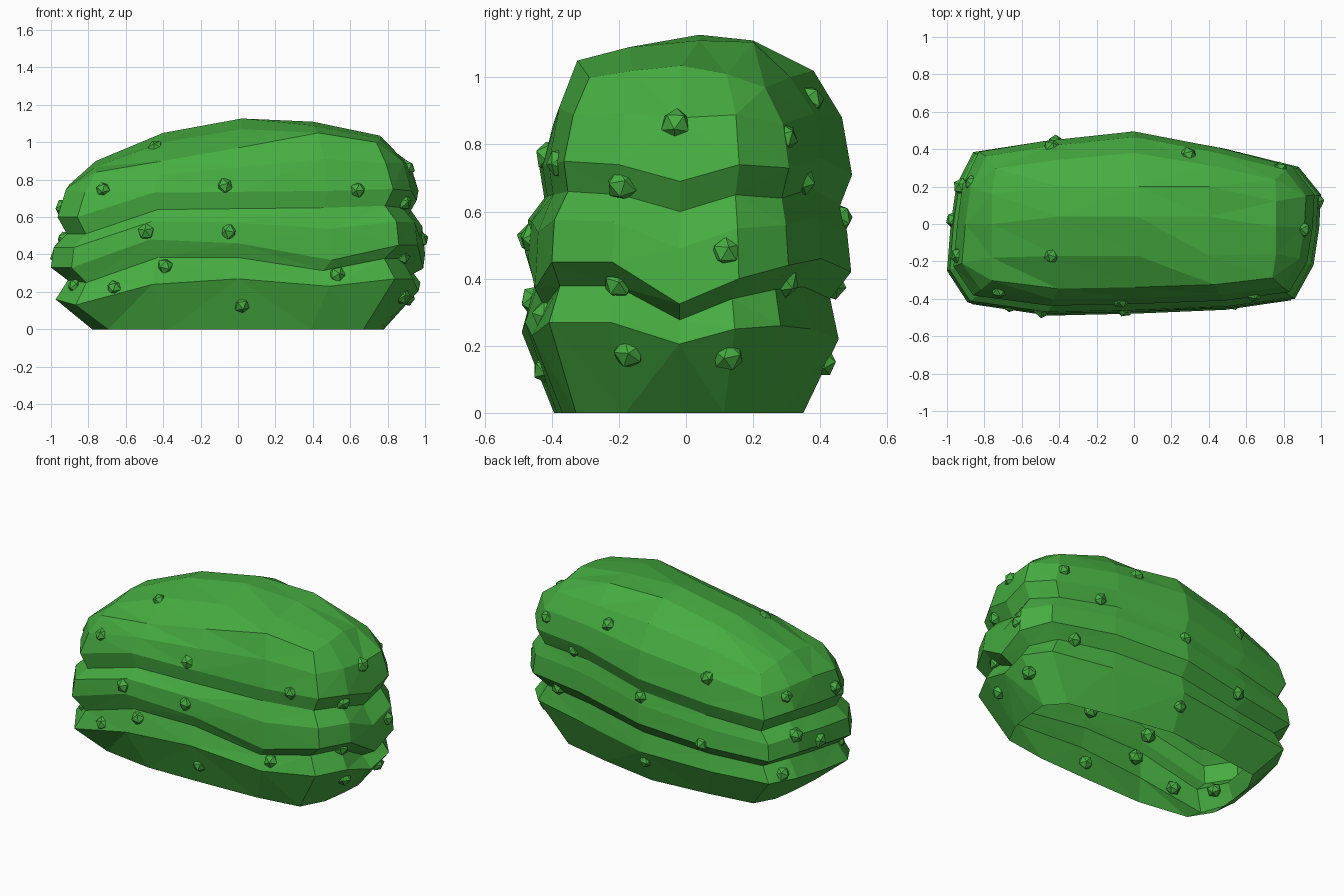
import bpy, bmesh, random
from mathutils import Vector, Euler
from mathutils.bvhtree import BVHTree

if "Cube" in bpy.data.objects:
    bpy.data.objects.remove(bpy.data.objects["Cube"])

random.seed(3)
green = bpy.data.materials.new("leaf green")
green.diffuse_color = (0.062, 0.42, 0.053, 1)
green.use_nodes = True
green.node_tree.nodes["Principled BSDF"].inputs["Base Color"].default_value = green.diffuse_color


def finish(name, bm):
    me = bpy.data.meshes.new(name)
    bm.to_mesh(me)
    me.materials.append(green)
    ob = bpy.data.objects.new(name, me)
    bpy.context.collection.objects.link(ob)
    return ob


# Plan outline: 16 columns, counter-clockwise from the front left corner
plan = [(-.89, -.42), (-.47, -.48), (0, -.47), (.5, -.45), (.86, -.40), (.96, -.22),
        (.99, -.02), (1, .16), (.88, .31), (.48, .41), (0, .5), (-.48, .45),
        (-.86, .39), (-.95, .21), (-.98, 0), (-1, -.25)]
# Wavy heights of the upper ledge, middle ledge, lower bulge and top crease
upper = [.60, .73, .735, .74, .75, .74, .69, .74, .73, .76, .71, .65, .62, .64, .62, .60]
middle = [.33, .48, .46, .37, .45, .45, .325, .40, .44, .46, .42, .37, .36, .38, .36, .33]
lower = [.13, .24, .27, .23, .27, .27, .205, .25, .26, .25, .22, .20, .20, .20, .18, .16]
crease = [.84, .90, .97, 1.05, 1.0, 1.02, 1.035, 1.01, .97, 1.0, 1.02, .95, .86, .89, .90, .87]
N = len(plan)

bm = bmesh.new()
rings = [[] for _ in range(9)]
for (x, y), a, c, e, t in zip(plan, upper, middle, lower, crease):
    b = a - .09
    # x scale, y scale in front, y scale behind, height
    profile = [(.78, .82, .70, 0), (.975, 1.02, .91, e), (.91, .94, .86, c - .4 * (c - e)),
               (1, 1, .985, c), (.985, .98, .96, c + .6 * (b - c)), (.915, .88, .92, b),
               (.965, .91, .99, a), (.92, .84, .93, a + .55 * (t - a)), (.86, .72, .76, t)]
    for k, (sx, front, back, z) in enumerate(profile):
        px = x * sx
        if k == 8:
            px = max(-.76, min(.76, px))
        rings[k].append(bm.verts.new((px, y * (front if y < 0 else back), z)))
for lo, hi in zip(rings, rings[1:]):
    for i in range(N):
        j = (i + 1) % N
        bm.faces.new((lo[i], lo[j], hi[j], hi[i]))

# Rounded top: a 5 x 5 grid inside the crease (the underside stays open)
top = rings[-1]
grid = [top[0:5]]
inner = [(-.17, (1.0, 1.07, 1.09)), (.04, (1.05, 1.127, 1.11)), (.2, (1.03, 1.11, 1.105))]
for r, (y, heights) in enumerate(inner):
    mid = [bm.verts.new((x, y, z)) for x, z in zip((-.4, .02, .4), heights)]
    grid.append([top[15 - r]] + mid + [top[5 + r]])
grid.append(top[8:13][::-1])
for r0, r1 in zip(grid, grid[1:]):
    for i in range(4):
        bm.faces.new((r0[i], r0[i + 1], r1[i + 1], r1[i]))
bmesh.ops.triangulate(bm, faces=bm.faces[:])
bmesh.ops.recalc_face_normals(bm, faces=bm.faces[:])
tree = BVHTree.FromBMesh(bm)
finish("layered_body", bm)
bm.free()

# Small faceted bumps, projected on to the body from each side
bumps = {
    "front": [(-.72, .745), (-.07, .765), (.64, .745), (-.49, .52), (-.05, .52),
              (-.39, .335), (-.66, .22), (.53, .29), (.02, .13)],
    "right": [(-.03, .86), (-.19, .68), (.12, .48), (-.2, .385), (-.17, .18), (.125, .17)],
    "back": [(.29, .93), (.78, .82), (.55, .69), (0, .58), (-.44, .80), (.70, .39),
             (-.42, .38), (0, .15)],
    "left": [(.22, .72), (-.17, .65), (.2, .48), (.02, .39), (-.31, .23), (.25, .23)],
    "top": [(-.44, -.17)],
}
rays = {
    "front": (lambda u, v: (u, -3, v), (0, 1, 0)),
    "back": (lambda u, v: (u, 3, v), (0, -1, 0)),
    "right": (lambda u, v: (3, u, v), (-1, 0, 0)),
    "left": (lambda u, v: (-3, u, v), (1, 0, 0)),
    "top": (lambda u, v: (u, v, 3), (0, 0, -1)),
}
bm = bmesh.new()
for side, spots in bumps.items():
    start, direction = rays[side]
    for u, v in spots:
        hit = tree.ray_cast(Vector(start(u, v)), Vector(direction))[0]
        if hit is None:
            continue
        made = bmesh.ops.create_icosphere(bm, subdivisions=1, radius=random.uniform(.042, .05))
        turn = Euler([random.uniform(0, 6.28) for _ in range(3)]).to_matrix()
        for vert in made["verts"]:
            vert.co = turn @ vert.co + hit + Vector(direction) * .015
finish("bumps", bm)
bm.free()
